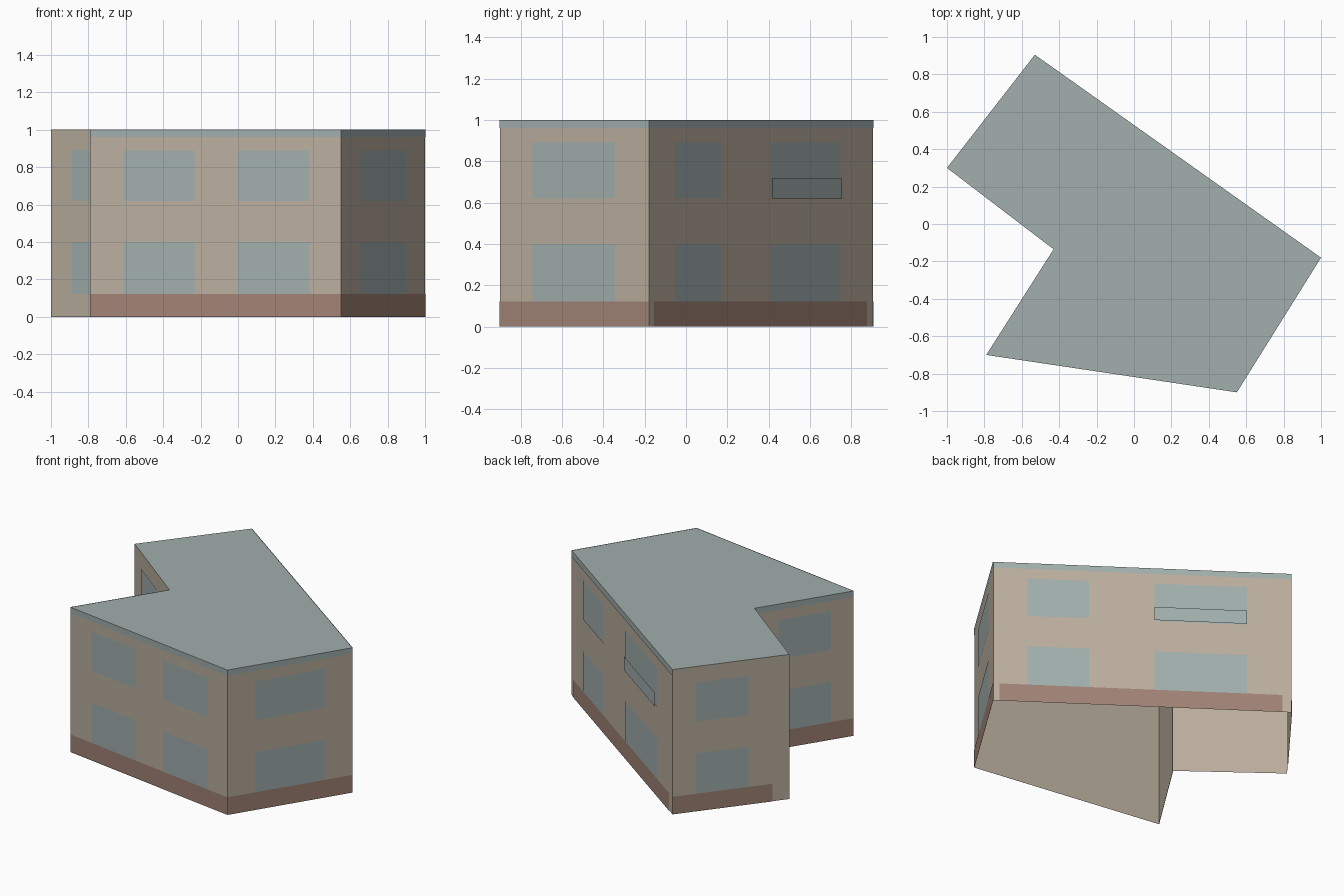
import bpy
from mathutils import Vector

cube = bpy.data.objects.get("Cube")
if cube:
    bpy.data.objects.remove(cube)


def material(name, rgb):
    # sRGB bytes to linear
    lin = [((c / 255 + 0.055) / 1.055) ** 2.4 for c in rgb]
    m = bpy.data.materials.new(name)
    m.use_nodes = True
    m.diffuse_color = (*lin, 1)
    m.node_tree.nodes["Principled BSDF"].inputs["Base Color"].default_value = (*lin, 1)
    return m


plaster = material("beige plaster", (186, 174, 158))
glass = material("blue grey", (161, 175, 173))
brick = material("brown plinth", (160, 131, 117))


def mesh_object(name, verts, faces, mat):
    me = bpy.data.meshes.new(name)
    me.from_pydata(verts, [], faces)
    me.materials.append(mat)
    ob = bpy.data.objects.new(name, me)
    bpy.context.collection.objects.link(ob)
    return ob


# Footprint, counter-clockwise seen from above
corners = {
    "back": (-0.53, 0.905), "west": (-1.0, 0.30), "inner": (-0.43, -0.135),
    "south": (-0.79, -0.70), "front": (0.55, -0.90), "east": (1.0, -0.18),
}
points = [Vector((*p, 0)) for p in corners.values()]
count = len(points)
up = Vector((0, 0, 1))

# Walls, open underneath, and the flat roof
mesh_object("walls", points + [p + up for p in points],
            [(i, (i + 1) % count, (i + 1) % count + count, i + count) for i in range(count)],
            plaster)
mesh_object("roof", [p + up for p in points], [tuple(range(count))], glass)


def panel(name, side, span, heights, mat, gap=0.003):
    """Thin sheet on a wall, spanning fractions of its length."""
    a, b = points[side], points[(side + 1) % count]
    out = (b - a).cross(up).normalized() * gap
    lo, hi = (a.lerp(b, t) + out for t in span)
    z0, z1 = (up * z for z in heights)
    mesh_object(name, [lo + z0, hi + z0, hi + z1, lo + z1], [(0, 1, 2, 3)], mat)


# Wall: name, window spans, plinth span, whether it has an eaves band
walls = [
    ("north_west", [(0.2, 0.65)], (0, 0.855), False),
    ("recess", [(0.2, 0.65)], None, False),
    ("south_west", [(0.24, 0.77)], (0, 1), True),
    ("front", [(0.134, 0.418), (0.59, 0.873)], (0, 1), True),
    ("south_east", [(0.22, 0.775)], (0, 1), True),
    ("north_east", [(0.115, 0.32), (0.54, 0.85)], (0.02, 0.97), True),
]
floors = {"lower": (0.122, 0.40), "upper": (0.62, 0.89)}

for side, (name, windows, plinth, eaves) in enumerate(walls):
    for number, span in enumerate(windows, 1):
        for floor, heights in floors.items():
            panel(f"{name}_{floor}_window_{number}", side, span, heights, glass)
    if plinth:
        panel(f"{name}_plinth", side, plinth, (0, 0.122), brick)
    if eaves:
        panel(f"{name}_eaves_band", side, (0, 1), (0.96, 1), glass)

# Low guard sheet standing just off the large upper window
panel("window_guard", 5, (0.54, 0.85), (0.62, 0.715), glass, 0.014)
